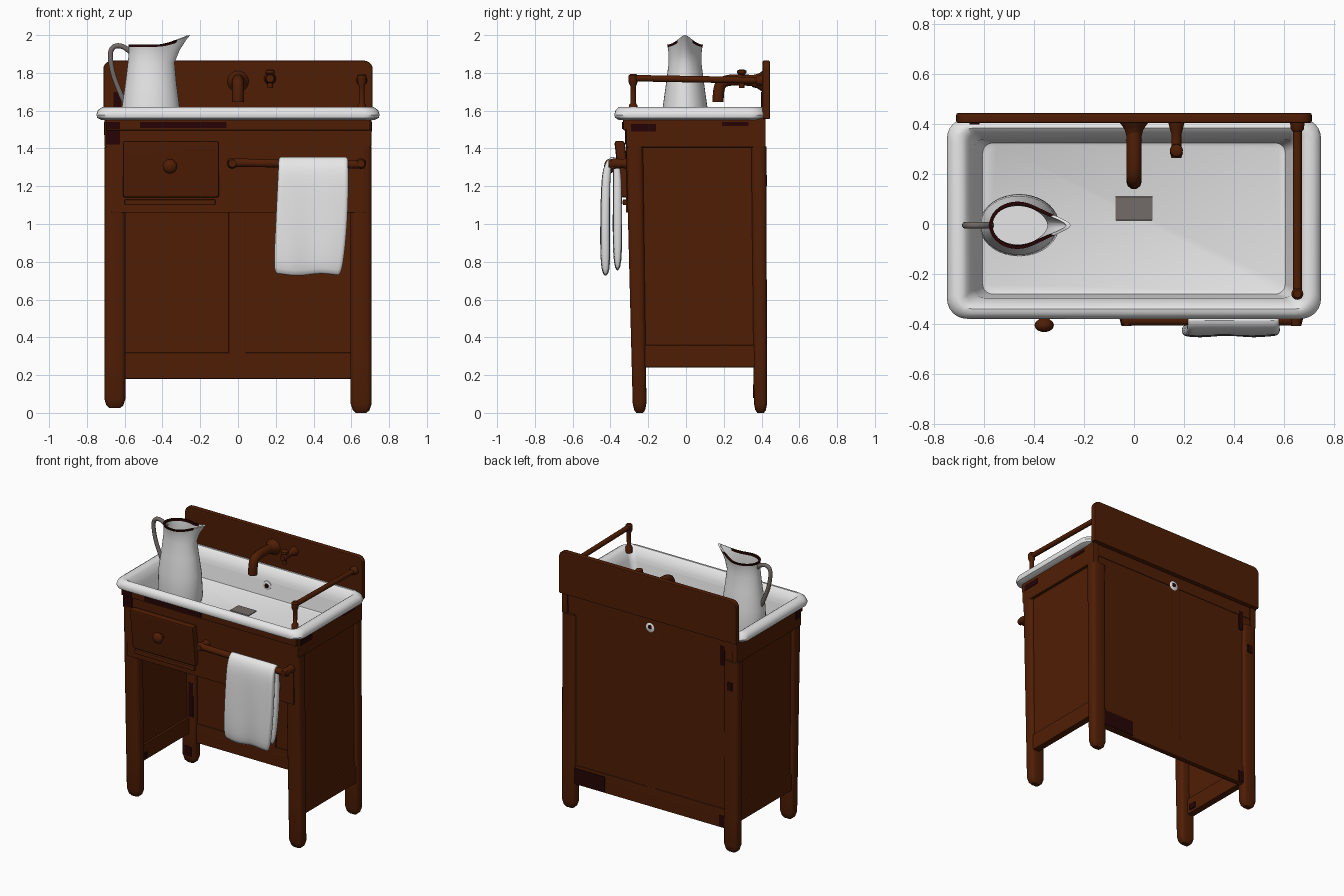
import bpy, bmesh, math
from mathutils import Vector

cube = bpy.data.objects.get("Cube")
if cube:
    bpy.data.objects.remove(cube, do_unlink=True)


def material(name, rgb):
    m = bpy.data.materials.new(name)
    m.use_nodes = True
    m.diffuse_color = (*rgb, 1)
    m.node_tree.nodes["Principled BSDF"].inputs["Base Color"].default_value = (*rgb, 1)
    return m


WOOD = material("brown wood", (0.078, 0.0125, 0.0015))
DARK = material("dark maroon", (0.019, 0.0012, 0.0015))
WHITE = material("white enamel", (0.9, 0.9, 0.9))
GREY = material("grey metal", (0.17, 0.15, 0.14))


def finish(obj, smooth=True):
    bpy.ops.object.select_all(action='DESELECT')
    obj.select_set(True)
    bpy.context.view_layer.objects.active = obj
    if smooth:
        bpy.ops.object.shade_smooth_by_angle(angle=math.radians(40))
    return obj


def from_bmesh(name, bm, *mats):
    bmesh.ops.recalc_face_normals(bm, faces=bm.faces)
    mesh = bpy.data.meshes.new(name)
    bm.to_mesh(mesh)
    bm.free()
    obj = bpy.data.objects.new(name, mesh)
    bpy.context.collection.objects.link(obj)
    for m in mats:
        mesh.materials.append(m)
    return finish(obj)


def box(name, x, y, z, mat=WOOD, bevel=0.008, lean=0.0, round_top=0.0):
    """Bevelled box from (min, max) pairs; lean shifts the top along y."""
    bm = bmesh.new()
    bmesh.ops.create_cube(bm, size=1)
    for v in bm.verts:
        top = v.co.z > 0
        v.co = [r[0] + (c + 0.5) * (r[1] - r[0]) for c, r in zip(v.co, (x, y, z))]
        v.co.y += lean * top
    if round_top:
        corners = [e for e in bm.edges if all(v.co.z > z[1] - 0.01 for v in e.verts)
                   and abs(e.verts[0].co.x - e.verts[1].co.x) < 0.01]
        bmesh.ops.bevel(bm, geom=corners, offset=round_top, segments=5, affect='EDGES', profile=0.5)
    if bevel:
        sharp = [e for e in bm.edges if e.calc_face_angle(0) > 1]
        bmesh.ops.bevel(bm, geom=sharp, offset=bevel, segments=2, affect='EDGES', profile=0.5)
    obj = from_bmesh(name, bm, mat)
    # Keep the large faces evenly shaded
    obj.modifiers.new("flat faces", 'WEIGHTED_NORMAL').keep_sharp = True
    return obj


def rounded_rect(cx, cy, hx, hy, r, z, steps=6):
    pts = []
    for q, (sx, sy) in enumerate(((1, 1), (-1, 1), (-1, -1), (1, -1))):
        for i in range(steps + 1):
            a = math.pi / 2 * (q + i / steps)
            pts.append((cx + sx * (hx - r) + r * math.cos(a), cy + sy * (hy - r) + r * math.sin(a), z))
    return pts


def loft(name, rings, *mats, rule=None):
    """Skin closed rings and cap both ends; rule gives a material per band and segment."""
    bm = bmesh.new()
    loops = [[bm.verts.new(p) for p in ring] for ring in rings]
    n = len(loops[0])
    for k, (a, b) in enumerate(zip(loops, loops[1:])):
        for i in range(n):
            f = bm.faces.new((a[i], a[(i + 1) % n], b[(i + 1) % n], b[i]))
            f.material_index = rule(k, i) if rule else 0
    bm.faces.new(loops[0])
    bm.faces.new(loops[-1])
    return from_bmesh(name, bm, *mats)


def tube(name, points, radius, mat=WOOD, smooth_path=False):
    curve = bpy.data.curves.new(name, 'CURVE')
    curve.dimensions = '3D'
    curve.bevel_depth = radius
    curve.bevel_resolution = 3
    curve.use_fill_caps = True
    s = curve.splines.new('NURBS' if smooth_path else 'POLY')
    s.points.add(len(points) - 1)
    for p, co in zip(s.points, points):
        p.co = (*co, 1)
    if smooth_path:
        s.use_endpoint_u = True
        s.order_u = 3
    obj = bpy.data.objects.new(name, curve)
    bpy.context.collection.objects.link(obj)
    curve.materials.append(mat)
    finish(obj, False)
    bpy.ops.object.convert(target='MESH')
    return finish(bpy.context.object)


def lathe(name, base, direction, profile, mat=WOOD, sides=20):
    """Turned part: profile of (distance, radius) along a direction."""
    rot = Vector(direction).to_track_quat('Z', 'Y')
    rings = [[Vector(base) + rot @ Vector((r * math.cos(t), r * math.sin(t), d))
              for t in (2 * math.pi * i / sides for i in range(sides))] for d, r in profile]
    return loft(name, rings, mat)


# Legs and side walls
for side, s in (("left", 1), ("right", -1)):
    for end, y0, y1, h0, h1 in (("front", -0.245, -0.272, 0.036, 0.045), ("back", 0.395, 0.385, 0.035, 0.04)):
        rings = []
        for z, k in ((0, 0.5), (0.015, 0.8), (0.05, 1), (0.3, 1), (1.41, 1)):
            f = z / 1.41
            hy = h0 + (h1 - h0) * f
            rings.append(rounded_rect(s * 0.652, y0 + (y1 - y0) * f, 0.056 * k, hy * k, 0.025 * k,
                                      z + 0.025 * (s < 0 and z < 0.1), 3))
        loft(f"{end}_leg_{side}", rings, WOOD)

    def xs(a, b):
        return sorted((s * a, s * b))
    box(f"side_panel_{side}", xs(0.66, 0.685), (-0.25, 0.39), (0.28, 1.45))
    box(f"side_bottom_rail_{side}", xs(0.645, 0.697), (-0.25, 0.38), (0.24, 0.36))
    box(f"side_top_rail_{side}", xs(0.66, 0.706), (-0.317, 0.422), (1.405, 1.56))

# Back wall with frame
box("back_panel", (-0.67, 0.67), (0.385, 0.408), (0.2, 1.55))
box("back_bottom_rail", (-0.62, 0.62), (0.375, 0.415), (0.18, 0.32))
box("back_top_rail", (-0.67, 0.67), (0.375, 0.412), (1.47, 1.56), bevel=0.004)
box("back_center_stile", (-0.05, 0.04), (0.375, 0.412), (0.3, 1.48), bevel=0.004)

# Front apron, drawer and knob
box("front_apron", (-0.67, 0.67), (-0.318, -0.302), (1.06, 1.56), bevel=0.005)
box("apron_cornice", (-0.7, 0.7), (-0.333, -0.305), (1.495, 1.565))
box("drawer_front", (-0.61, -0.1), (-0.345, -0.29), (1.14, 1.44), bevel=0.014, lean=-0.035)
box("drawer_lip", (-0.6, -0.12), (-0.335, -0.3), (1.1, 1.13), bevel=0.006)
lathe("drawer_knob", (-0.36, -0.35, 1.305), (0, -1, 0),
      [(0, 0.022), (0.03, 0.018), (0.042, 0.034), (0.055, 0.039), (0.068, 0.035), (0.078, 0.024), (0.083, 0.008)])

# Front towel bar
tube("towel_bar", [(-0.05, -0.385, 1.325), (0.67, -0.385, 1.315)], 0.023)
for x in (-0.03, 0.65):
    lathe("towel_bar_bracket", (x, -0.31, 1.32), (0, -1, 0), [(0, 0.03), (0.025, 0.024), (0.07, 0.028), (0.1, 0.02)])

# Draped towel
bm = bmesh.new()
drape = [(-0.425, 0.722), (-0.43, 0.95), (-0.427, 1.2), (-0.418, 1.31), (-0.387, 1.352),
         (-0.362, 1.31), (-0.364, 1.1), (-0.362, 0.745)]
cols = 13
rows = []
for y, z in drape:
    f = (z - 0.722) / 0.63
    row = []
    for i in range(cols):
        u = i / (cols - 1)
        ripple = 0.006 * (1 - f) * math.sin(u * 11 + z * 3)
        row.append(bm.verts.new((0.185 + 0.03 * f + u * (0.365 + 0.02 * math.sin(3 * f)), y + ripple,
                                 z + 0.006 * (1 - f) * math.cos(u * 9))))
    rows.append(row)
for a, b in zip(rows, rows[1:]):
    for i in range(cols - 1):
        bm.faces.new((a[i], a[i + 1], b[i + 1], b[i]))
towel = from_bmesh("towel", bm, WHITE)
thick = towel.modifiers.new("thickness", 'SOLIDIFY')
thick.thickness = 0.045
thick.offset = 0
sub = towel.modifiers.new("soften", 'SUBSURF')
sub.levels = sub.render_levels = 2

# Basin: underside, rolled rim, sloping walls, floor
basin = [(0.6, 0.3, 1.405), (0.645, 0.32, 1.55), (0.72, 0.375, 1.55), (0.745, 0.397, 1.562), (0.75, 0.402, 1.578),
         (0.742, 0.395, 1.603), (0.72, 0.38, 1.618), (0.69, 0.362, 1.62), (0.67, 0.345, 1.605),
         (0.643, 0.318, 1.55), (0.625, 0.315, 1.46), (0.615, 0.31, 1.43), (0.59, 0.295, 1.42)]
loft("basin", [rounded_rect(0, 0.022, hx, hy, 0.08 if 2 <= k < 7 else 0.04, z)
               for k, (hx, hy, z) in enumerate(basin)], WHITE)
box("drain", (-0.075, 0.075), (0.015, 0.11), (1.417, 1.425), GREY, 0.003)
lathe("overflow_ring", (0, 0.345, 1.5), (0, -1, 0), [(0, 0.034), (0.012, 0.032), (0.016, 0.024)], WHITE)
lathe("overflow_hole", (0, 0.335, 1.5), (0, -1, 0), [(0, 0.017), (0.009, 0.015)], DARK)
lathe("overflow_outlet", (0, 0.4, 1.48), (0, 1, 0), [(0, 0.036), (0.012, 0.034), (0.015, 0.03)], WHITE)
lathe("overflow_outlet_hole", (0, 0.41, 1.485), (0, 1, 0), [(0, 0.016), (0.007, 0.015)], DARK)

# Backsplash with rounded top corners
box("backsplash", (-0.713, 0.713), (0.405, 0.445), (1.555, 1.865), round_top=0.045)

# Spout tap and valve handle
lathe("tap_base", (0, 0.41, 1.755), (0, -1, 0), [(0, 0.06), (0.02, 0.045), (0.035, 0.036), (0.06, 0.03)])
tube("tap_spout", [(0, 0.4, 1.755), (0, 0.3, 1.765), (0, 0.2, 1.76), (0, 0.17, 1.72), (0, 0.17, 1.645)],
     0.031, smooth_path=True)
lathe("valve_stem", (0.17, 0.41, 1.77), (0, -1, 0),
      [(0, 0.033), (0.03, 0.026), (0.05, 0.02), (0.11, 0.02), (0.125, 0.026), (0.145, 0.02)])
tube("valve_lever", [(0.17, 0.295, 1.72), (0.17, 0.295, 1.805)], 0.015)
lathe("valve_tip", (0.17, 0.295, 1.79), (0, 0, 1), [(0, 0.015), (0.01, 0.026), (0.022, 0.024), (0.028, 0.012)])

# Side rail above the basin
tube("side_rail", [(0.655, -0.28, 1.772), (0.655, 0.42, 1.76)], 0.018)
lathe("side_rail_post", (0.655, -0.28, 1.59), (0, 0, 1),
      [(0, 0.024), (0.04, 0.022), (0.05, 0.014), (0.14, 0.015), (0.16, 0.024), (0.195, 0.024), (0.205, 0.015)])
lathe("side_rail_socket", (0.655, 0.41, 1.76), (0, -1, 0), [(0, 0.03), (0.03, 0.026), (0.04, 0.018)])


# Pitcher with pulled spout and dark rim
def pitcher_ring(z, rx, ry, cx, spout=0.0):
    ring = []
    for i in range(36):
        t = 2 * math.pi * i / 36
        pull = max(0, math.cos(t)) ** 5
        ring.append((cx + rx * math.cos(t) + 0.1 * spout * pull, -0.005 + ry * math.sin(t) * (1 - 0.3 * spout * pull),
                     z + 0.05 * spout * pull))
    return ring


body = [(1.42, 0.15, 0.12, -0.46, 0), (1.45, 0.16, 0.125, -0.46, 0), (1.62, 0.153, 0.118, -0.462, 0),
        (1.75, 0.134, 0.1, -0.462, 0.02), (1.85, 0.119, 0.087, -0.465, 0.1), (1.9, 0.113, 0.087, -0.466, 0.45),
        (1.938, 0.112, 0.092, -0.467, 0.85), (1.95, 0.114, 0.095, -0.467, 1), (1.95, 0.1, 0.081, -0.467, 0.95),
        (1.935, 0.1, 0.08, -0.467, 0.85), (1.85, 0.108, 0.077, -0.465, 0.1), (1.62, 0.142, 0.108, -0.462, 0),
        (1.45, 0.145, 0.11, -0.46, 0)]
loft("pitcher", [pitcher_ring(*r) for r in body], WHITE, DARK,
     rule=lambda k, i: int(6 <= k <= 8 and 3 <= i <= 32))
tube("pitcher_handle", [(-0.57, -0.005, 1.91), (-0.61, -0.005, 1.95), (-0.68, -0.005, 1.935),
                        (-0.67, -0.005, 1.82), (-0.64, -0.005, 1.73), (-0.6, -0.005, 1.64)], 0.014, GREY, True)

# Worn dark patches
for x, y, z in (((-0.52, -0.06), (-0.338, -0.331), (1.507, 1.54)),
                ((-0.7, -0.625), (-0.338, -0.331), (1.503, 1.54)),
                ((-0.7, -0.625), (-0.323, -0.316), (1.42, 1.496)),
                ((0.36, 0.61), (0.412, 0.419), (0.19, 0.3)),
                ((-0.62, -0.56), (0.412, 0.419), (0.19, 0.27)),
                ((-0.6, -0.565), (0.407, 0.414), (1.36, 1.5)),
                ((-0.67, -0.63), (0.422, 0.429), (1.2, 1.26)),
                ((0.702, 0.709), (-0.29, -0.16), (1.49, 1.53)),
                ((0.702, 0.709), (0.19, 0.33), (1.52, 1.54)),
                ((-0.709, -0.702), (-0.3, -0.25), (1.47, 1.54)),
                ((-0.645, -0.61), (0.352, 0.36), (0.37, 0.62)),
                ((-0.68, -0.625), (0.355, 0.362), (0.08, 0.15)),
                ((-0.645, -0.638), (-0.19, -0.13), (0.26, 0.3)),
                ((-0.66, -0.62), (0.398, 0.404), (1.62, 1.7))):
    box("worn_patch", x, y, z, DARK, 0)
